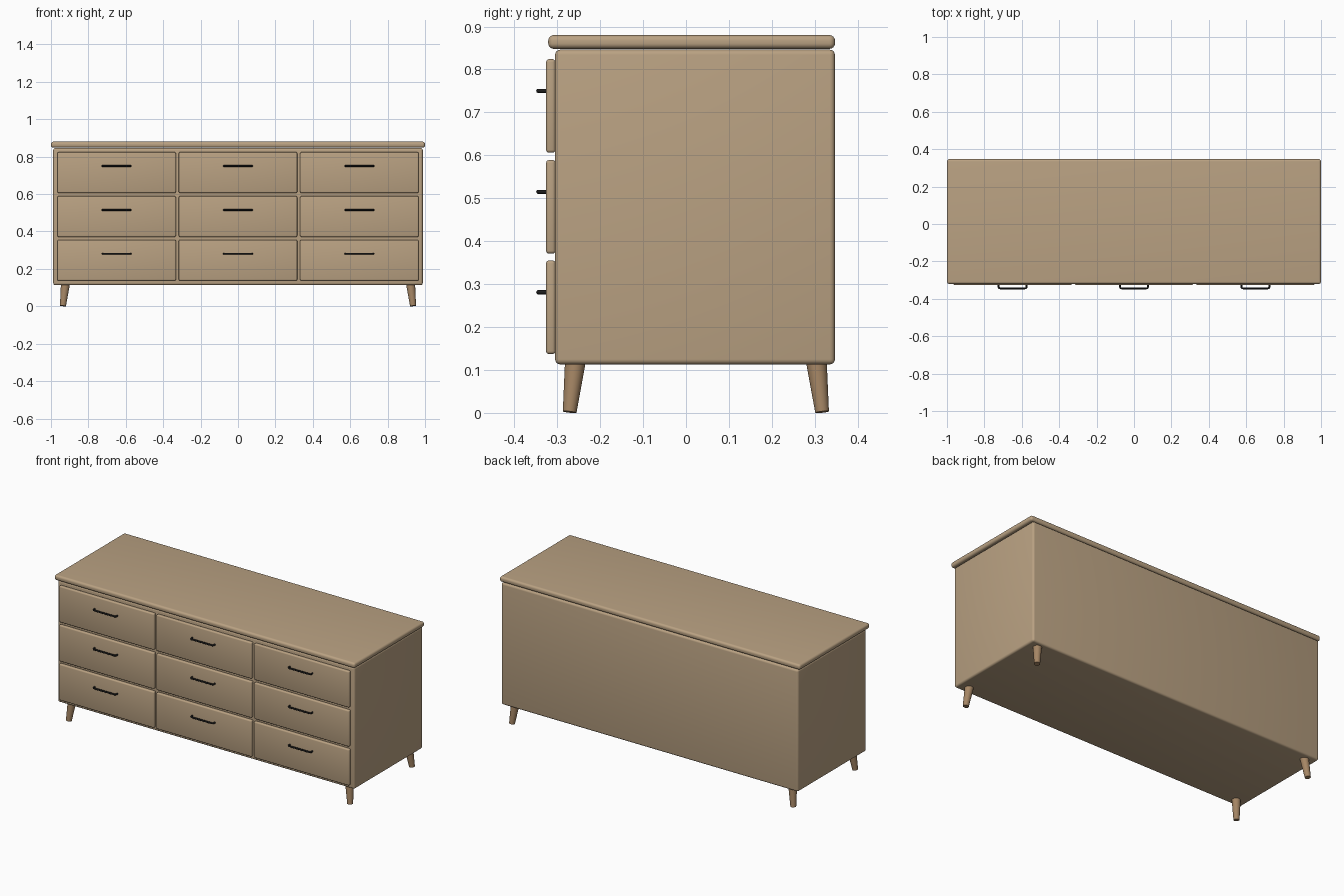
import bpy, bmesh, math
from mathutils import Vector

if "Cube" in bpy.data.objects:
    bpy.data.objects.remove(bpy.data.objects["Cube"])


def material(name, color):
    m = bpy.data.materials.new(name)
    m.diffuse_color = (*color, 1)
    m.use_nodes = True
    m.node_tree.nodes["Principled BSDF"].inputs["Base Color"].default_value = m.diffuse_color
    return m


wood = material("oak", (0.49, 0.36, 0.225))
leg_wood = material("leg_wood", (0.38, 0.24, 0.13))
black = material("black_metal", (0.012, 0.012, 0.012))


def finish(obj, mat, angle=40):
    obj.data.materials.append(mat)
    bpy.ops.object.select_all(action='DESELECT')
    obj.select_set(True)
    bpy.context.view_layer.objects.active = obj
    bpy.ops.object.shade_smooth_by_angle(angle=math.radians(angle))


def rounded_box(name, lo, hi, radius, mat, segments=4):
    lo, hi = Vector(lo), Vector(hi)
    bm = bmesh.new()
    bmesh.ops.create_cube(bm, size=1)
    bmesh.ops.scale(bm, vec=hi - lo, verts=bm.verts)
    bmesh.ops.translate(bm, vec=(lo + hi) / 2, verts=bm.verts)
    bmesh.ops.bevel(bm, geom=bm.edges[:], offset=radius, segments=segments,
                    profile=0.5, affect='EDGES')
    me = bpy.data.meshes.new(name)
    bm.to_mesh(me)
    bm.free()
    obj = bpy.data.objects.new(name, me)
    bpy.context.collection.objects.link(obj)
    finish(obj, mat)
    return obj


def splayed_leg(name, top, bottom, r_top, r_bottom):
    top, bottom = Vector(top), Vector(bottom)
    axis = top - bottom
    bpy.ops.mesh.primitive_cone_add(vertices=32, radius1=r_bottom, radius2=r_top,
                                    depth=axis.length, location=(top + bottom) / 2,
                                    rotation=axis.to_track_quat('Z', 'Y').to_euler())
    obj = bpy.context.object
    obj.name = name
    finish(obj, leg_wood)


def bar_handle(name, x, z):
    # Rounded U-shaped path swept with a round section
    w, back, front, r = 0.075, -0.320, -0.344, 0.009
    half = [(w, back)]
    for i in range(6):
        a = math.radians(90 * i / 5)
        half.append((w - r + r * math.cos(a), front + r - r * math.sin(a)))
    path = half + [(-px, py) for px, py in reversed(half)]
    cu = bpy.data.curves.new(name, 'CURVE')
    cu.dimensions = '3D'
    cu.bevel_depth = 0.005
    cu.bevel_resolution = 3
    cu.use_fill_caps = True
    sp = cu.splines.new('POLY')
    sp.points.add(len(path) - 1)
    for p, (px, py) in zip(sp.points, path):
        p.co = (x + px, py, z, 1)
    obj = bpy.data.objects.new(name, cu)
    bpy.context.collection.objects.link(obj)
    bpy.ops.object.select_all(action='DESELECT')
    obj.select_set(True)
    bpy.context.view_layer.objects.active = obj
    bpy.ops.object.convert(target='MESH')
    finish(bpy.context.object, black, 50)


# Carcass and top board
rounded_box("cabinet_body", (-0.988, -0.305, 0.113), (0.988, 0.347, 0.846), 0.012, wood)
rounded_box("top_board", (-1, -0.321, 0.848), (1, 0.347, 0.880), 0.013, wood, 6)

# Three by three drawer fronts with handles
for row, zc in enumerate((0.715, 0.480, 0.246)):
    for col in range(3):
        xc = (col - 1) * 0.649
        tag = f"{row + 1}_{col + 1}"
        rounded_box(f"drawer_front_{tag}", (xc - 0.317, -0.326, zc - 0.109),
                    (xc + 0.317, -0.304, zc + 0.109), 0.007, wood, 3)
        bar_handle(f"drawer_handle_{tag}", xc, zc + 0.035)

# Four tapered legs, splayed outwards
for sx, side in ((-1, "left"), (1, "right")):
    for sy, end in ((-1, "front"), (1, "back")):
        yc = 0.023
        splayed_leg(f"{end}_{side}_leg", (sx * 0.923, yc + sy * 0.281, 0.118),
                    (sx * 0.936, yc + sy * 0.294, 0.002), 0.024, 0.016)
